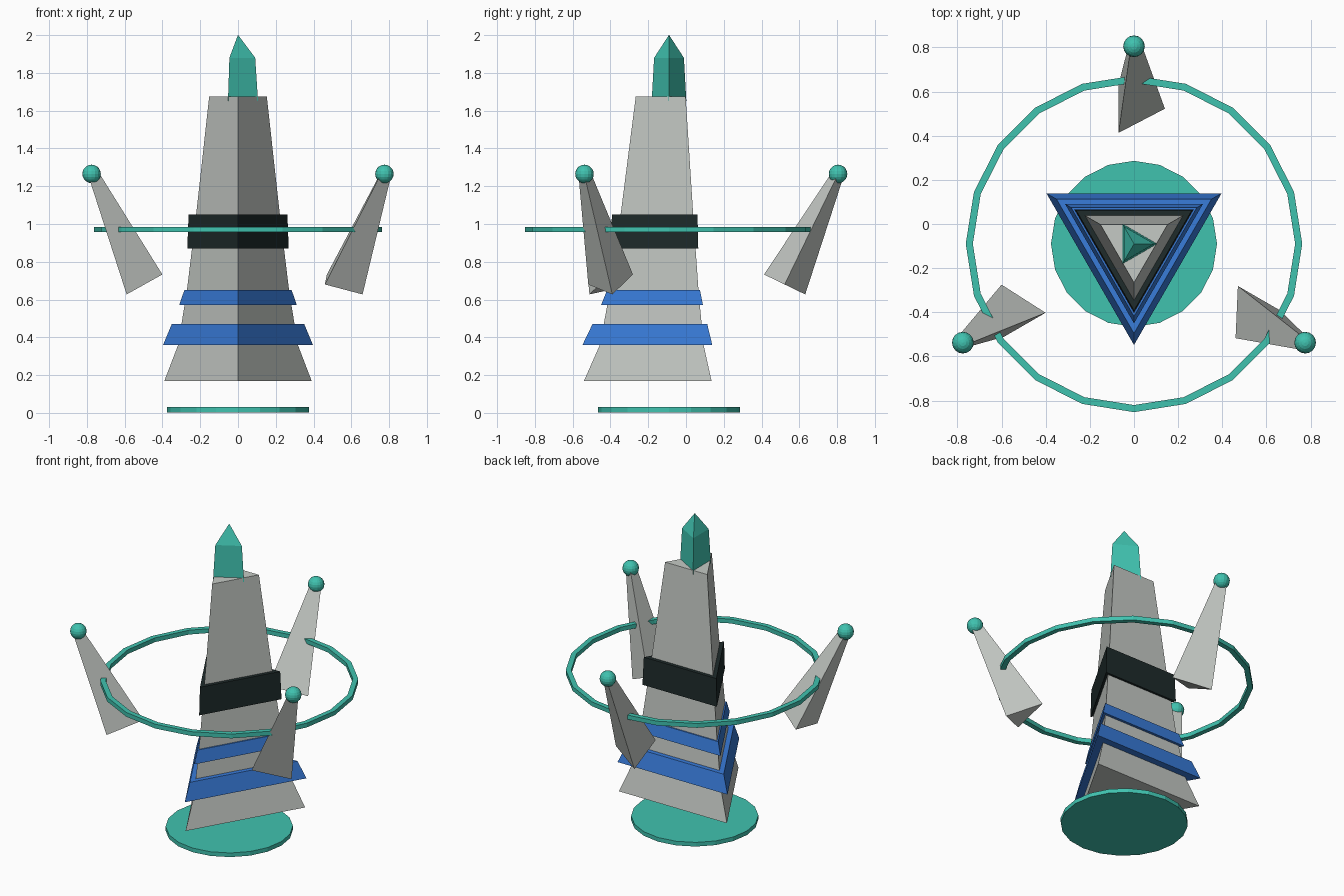
import bpy, math
from mathutils import Matrix, Vector

cube = bpy.data.objects.get("Cube")
if cube:
    bpy.data.objects.remove(cube)

AXIS = Vector((0, -0.09, 0))  # vertical axis of the tower


def material(name, rgb):
    mat = bpy.data.materials.new(name)
    mat.use_nodes = True
    mat.diffuse_color = (*rgb, 1)
    mat.node_tree.nodes["Principled BSDF"].inputs["Base Color"].default_value = (*rgb, 1)
    return mat


TEAL = material("teal", (0.051, 0.54, 0.43))
STONE = material("pale stone", (0.56, 0.59, 0.56))
BLUE = material("blue", (0.04, 0.2, 0.7))
DARK = material("near black", (0.013, 0.024, 0.024))


def add_mesh(name, verts, faces, mat, matrix):
    mesh = bpy.data.meshes.new(name)
    mesh.from_pydata(verts, [], faces)
    mesh.materials.append(mat)
    obj = bpy.data.objects.new(name, mesh)
    obj.matrix_world = matrix
    bpy.context.collection.objects.link(obj)
    return obj


def turned(name, profile, sides, start, mat, matrix=Matrix.Translation(AXIS), closed=False):
    """Sweep (radius, height) points around z; capped, or closed into a loop."""
    verts = []
    for radius, z in profile:
        for i in range(sides):
            a = math.radians(start) + math.tau * i / sides
            verts.append((radius * math.cos(a), radius * math.sin(a), z))
    rows = len(profile)
    faces = []
    for r in range(rows if closed else rows - 1):
        low, high = r * sides, (r + 1) % rows * sides
        for i in range(sides):
            j = (i + 1) % sides
            faces.append((low + i, low + j, high + j, high + i))
    if not closed:
        faces.append(tuple(reversed(range(sides))))
        faces.append(tuple(range((rows - 1) * sides, rows * sides)))
    return add_mesh(name, verts, faces, mat, matrix)


# Floor disc and floating ring
turned("floor_disc", [(0.376, 0.003), (0.376, 0.03)], 20, 90, TEAL)
turned("floating_ring", [(0.73, 0.957), (0.762, 0.957), (0.762, 0.985), (0.73, 0.985)],
       20, 90, TEAL, closed=True)

# Three-sided tower with its bands, one corner facing the front
turned("tower", [(0.45, 0.17), (0.366, 0.36), (0.312, 0.65), (0.256, 1.05), (0.176, 1.675)],
       3, -90, STONE)
turned("lower_blue_band", [(0.458, 0.36), (0.405, 0.47)], 3, -90, BLUE)
turned("upper_blue_band", [(0.36, 0.57), (0.328, 0.65)], 3, -90, BLUE)
turned("dark_band", [(0.31, 0.87), (0.302, 1.05)], 3, -90, DARK)

# Crystal at the top
turned("top_crystal", [(0.106, 1.65), (0.091, 1.88), (0.001, 2.0)], 3, 0, TEAL)

# Three leaning spikes, each tipped with a ball
foot, tip = Vector((0, 0.612, 0.68)), Vector((0, 0.895, 1.265))
lean = tip - foot
tilt = Matrix.Rotation(-math.atan2(lean.y, lean.z), 4, "X")
for n, side in enumerate(("back", "right", "left")):
    place = Matrix.Translation(AXIS) @ Matrix.Rotation(math.tau * n / 3, 4, "Z")
    turned(side + "_spike", [(0.14, 0), (0.037, lean.length)], 3, 0, STONE,
           place @ Matrix.Translation(foot) @ tilt)
    bpy.ops.mesh.primitive_uv_sphere_add(segments=16, ring_count=10, radius=0.049,
                                         location=place @ tip)
    ball = bpy.context.object
    ball.name = side + "_ball"
    ball.data.materials.append(TEAL)
